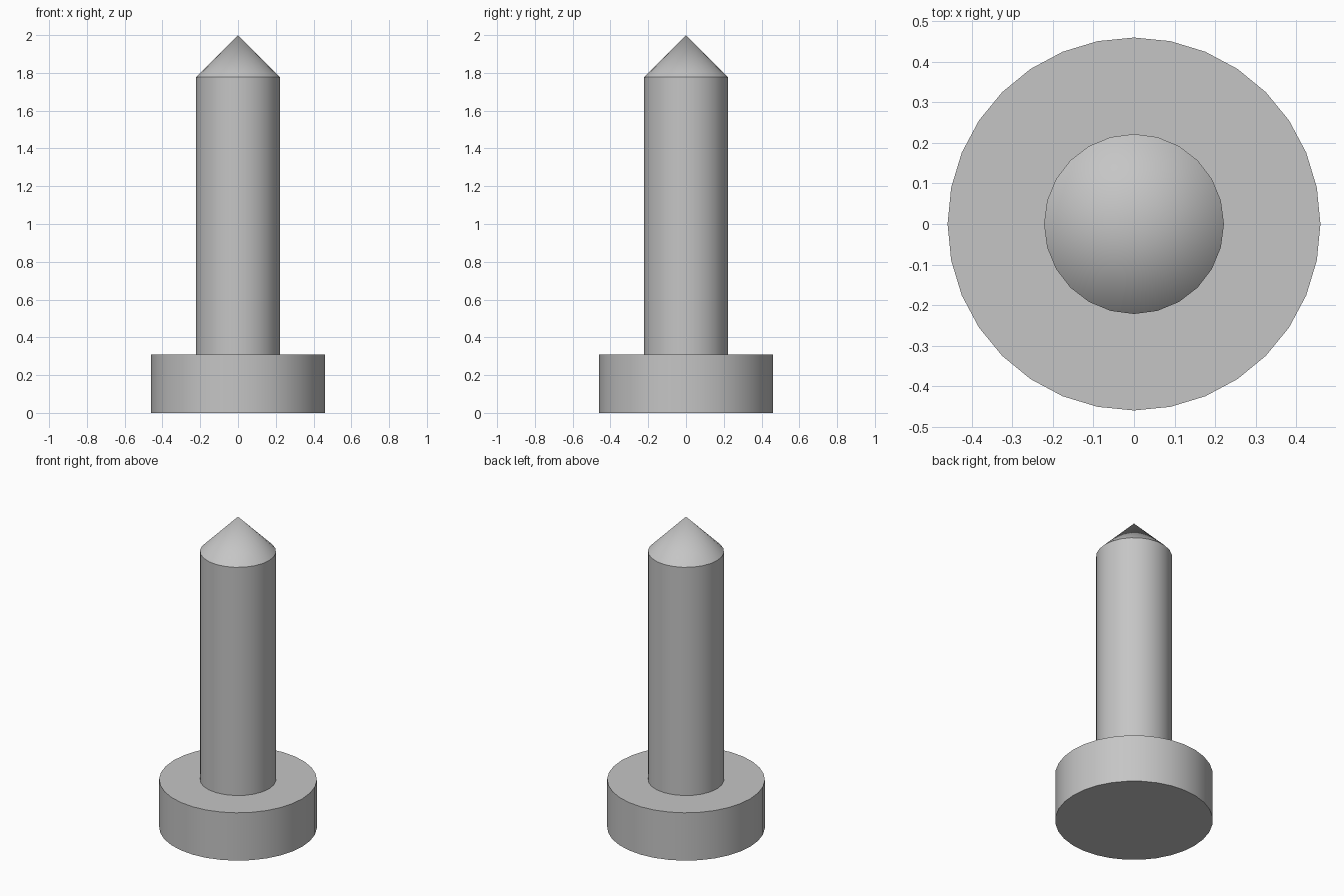
import bpy
import math

cube = bpy.data.objects.get("Cube")
if cube:
    bpy.data.objects.remove(cube, do_unlink=True)

# Single metal colour
GREY = (0.56, 0.56, 0.56, 1.0)
metal = bpy.data.materials.new("grey_metal")
metal.use_nodes = True
metal.diffuse_color = GREY
metal.node_tree.nodes["Principled BSDF"].inputs["Base Color"].default_value = GREY


def round_part(name, sides, r_bottom, r_top, z0, z1):
    """Upright cylinder or cone between two heights, with a corner on +x."""
    bpy.ops.mesh.primitive_cone_add(
        vertices=sides, radius1=r_bottom, radius2=r_top,
        depth=z1 - z0, location=(0, 0, (z0 + z1) / 2))
    part = bpy.context.object
    part.name = name
    part.data.materials.append(metal)
    bpy.ops.object.shade_smooth_by_angle(angle=math.radians(30))
    return part


HEAD_TOP, SHAFT_TOP, TIP = 0.308, 1.777, 2.0
SHAFT_RADIUS = 0.222

# Wide flat head, shaft and pointed tip
round_part("head", 32, 0.46, 0.46, 0, HEAD_TOP)
round_part("shaft", 24, SHAFT_RADIUS, SHAFT_RADIUS, HEAD_TOP, SHAFT_TOP)
round_part("pointed_tip", 24, SHAFT_RADIUS, 0, SHAFT_TOP, TIP)
